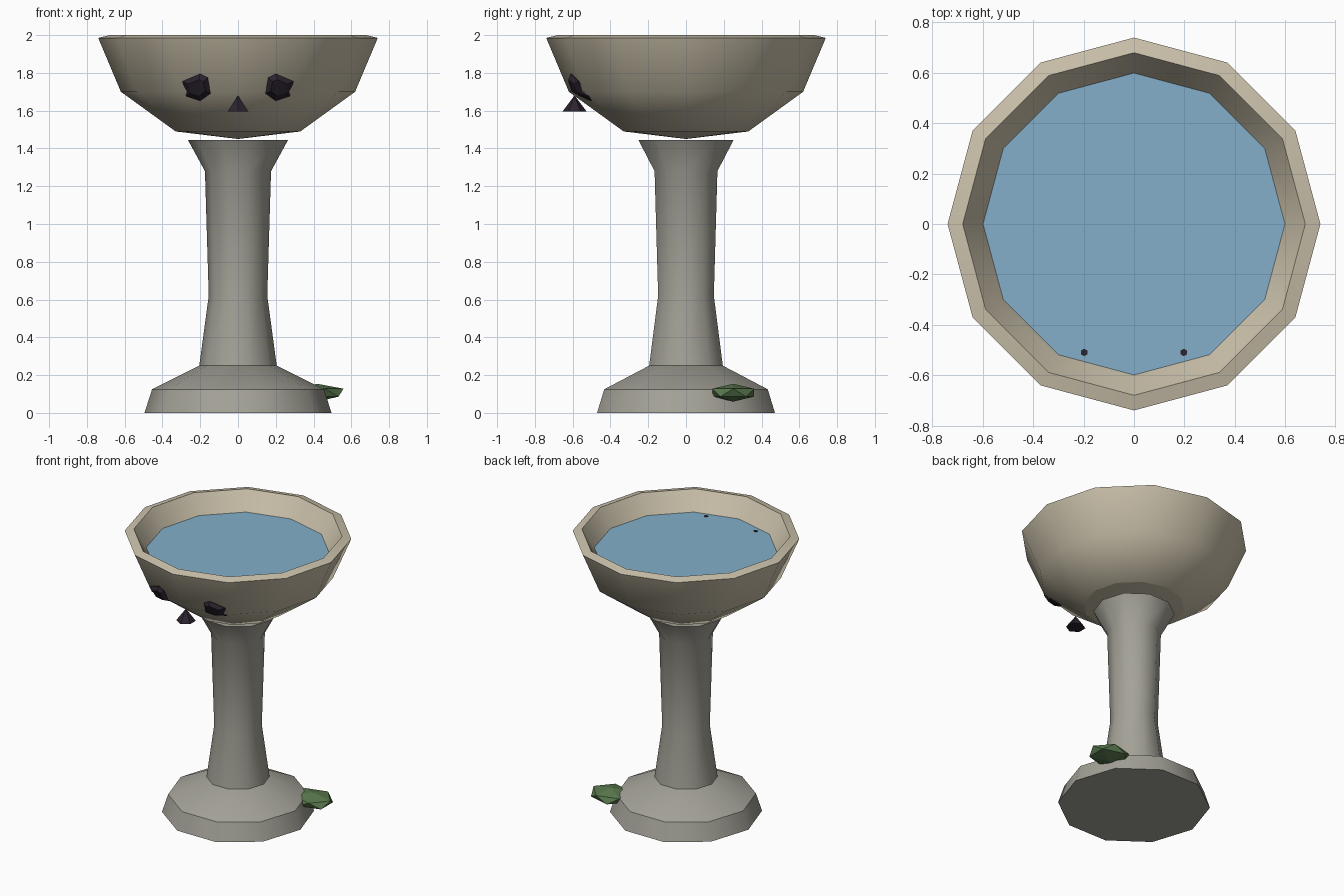
import bpy, bmesh, math
from mathutils import Matrix, Vector

if "Cube" in bpy.data.objects:
    bpy.data.objects.remove(bpy.data.objects["Cube"], do_unlink=True)


def material(name, rgb):
    m = bpy.data.materials.new(name)
    m.use_nodes = True
    m.diffuse_color = (*rgb, 1)
    m.node_tree.nodes["Principled BSDF"].inputs["Base Color"].default_value = (*rgb, 1)
    return m


SAND = material("sandstone", (0.60, 0.54, 0.41))
GREY = material("grey stone", (0.37, 0.36, 0.31))
WATER = material("water blue", (0.23, 0.43, 0.59))
DARK = material("dark plum", (0.025, 0.017, 0.028))
MOSS = material("moss green", (0.10, 0.19, 0.075))


def finish(name, bm, mat, smooth=None):
    bmesh.ops.recalc_face_normals(bm, faces=bm.faces)
    me = bpy.data.meshes.new(name)
    bm.to_mesh(me)
    bm.free()
    me.materials.append(mat)
    ob = bpy.data.objects.new(name, me)
    bpy.context.collection.objects.link(ob)
    if smooth:
        bpy.ops.object.select_all(action='DESELECT')
        ob.select_set(True)
        bpy.context.view_layer.objects.active = ob
        bpy.ops.object.shade_smooth_by_angle(angle=math.radians(smooth))
    return ob


def skin(bm, rings):
    """Join successive closed rings of vertices with quads."""
    for a, b in zip(rings, rings[1:]):
        n = len(a)
        for i in range(n):
            bm.faces.new((a[i], a[(i + 1) % n], b[(i + 1) % n], b[i]))


def lathe(name, profile, sides, mat, smooth=40, tip=None):
    """Revolve (radius, height) points; cap both ends, the first with a point if given."""
    bm = bmesh.new()
    rings = []
    for r, z in profile:
        angles = [math.tau * i / sides for i in range(sides)]
        rings.append([bm.verts.new((r * math.cos(a), r * math.sin(a), z)) for a in angles])
    skin(bm, rings)
    if tip is None:
        bm.faces.new(rings[0])
    else:
        p = bm.verts.new((0, 0, tip))
        for i in range(sides):
            bm.faces.new((rings[0][i], rings[0][(i + 1) % sides], p))
    bm.faces.new(rings[-1])
    return finish(name, bm, mat, smooth)


# Stepped base and flared column
lathe("base", [(0.495, 0), (0.455, 0.125), (0.205, 0.25)], 10, GREY)
lathe("column", [(0.205, 0.25), (0.155, 0.62), (0.175, 1.28), (0.265, 1.445)], 10, GREY)

# Bowl with thick rim, its shallow underside, and the water
lathe("bowl", [(0.33, 1.49), (0.62, 1.70), (0.74, 1.985), (0.68, 2.0), (0.59, 1.855)], 12, SAND)
lathe("bowl_underside", [(0.33, 1.49), (0.33, 1.492)], 12, SAND, tip=1.45)
lathe("water", [(0.594, 1.862), (0.6, 1.87)], 12, WATER)


def wall_y(x, z):
    """Front surface of the bowl at a given spot."""
    r = 0.62 + (z - 1.70) * (0.42 if z > 1.70 else 1.38)
    return -r + abs(x) * math.tan(math.radians(15))


# Faceted eyes on the bowl wall
OUTLINE = [(0.295, 1.755), (0.2, 1.795), (0.16, 1.775), (0.145, 1.69), (0.2, 1.65), (0.275, 1.675)]
for side, label in ((1, "left"), (-1, "right")):
    bm = bmesh.new()
    rings = []
    for scale, push in ((0.9, -0.03), (1, 0.006), (0.6, 0.03)):
        ring = []
        for x, z in OUTLINE:
            px, pz = 0.215 + (x - 0.215) * scale, 1.72 + (z - 1.72) * scale
            ring.append(bm.verts.new((side * px, wall_y(px, pz) - push, pz)))
        rings.append(ring)
    skin(bm, rings)
    bm.faces.new(rings[0])
    bm.faces.new(rings[-1])
    finish(label + "_eye", bm, DARK)

    # Small dark spot breaking the water surface behind each eye
    bm = bmesh.new()
    bmesh.ops.create_cone(bm, cap_ends=True, segments=6, radius1=0.015, radius2=0.015, depth=0.006,
                          matrix=Matrix.Translation((side * 0.198, -0.51, 1.87)))
    finish(label + "_water_spot", bm, DARK)

# Pointed beak
bm = bmesh.new()
bmesh.ops.create_cone(bm, cap_ends=True, segments=6, radius1=0.064, radius2=0, depth=0.085,
                      matrix=Matrix.Translation((0, -0.59, 1.638)))
finish("beak", bm, DARK)

# Clump of moss on the base
bm = bmesh.new()
bmesh.ops.create_icosphere(bm, subdivisions=1, radius=1)
bmesh.ops.scale(bm, vec=Vector((0.155, 0.13, 0.047)), verts=bm.verts)
bmesh.ops.translate(bm, vec=Vector((0.42, 0.25, 0.107)), verts=bm.verts)
finish("moss_clump", bm, MOSS)
